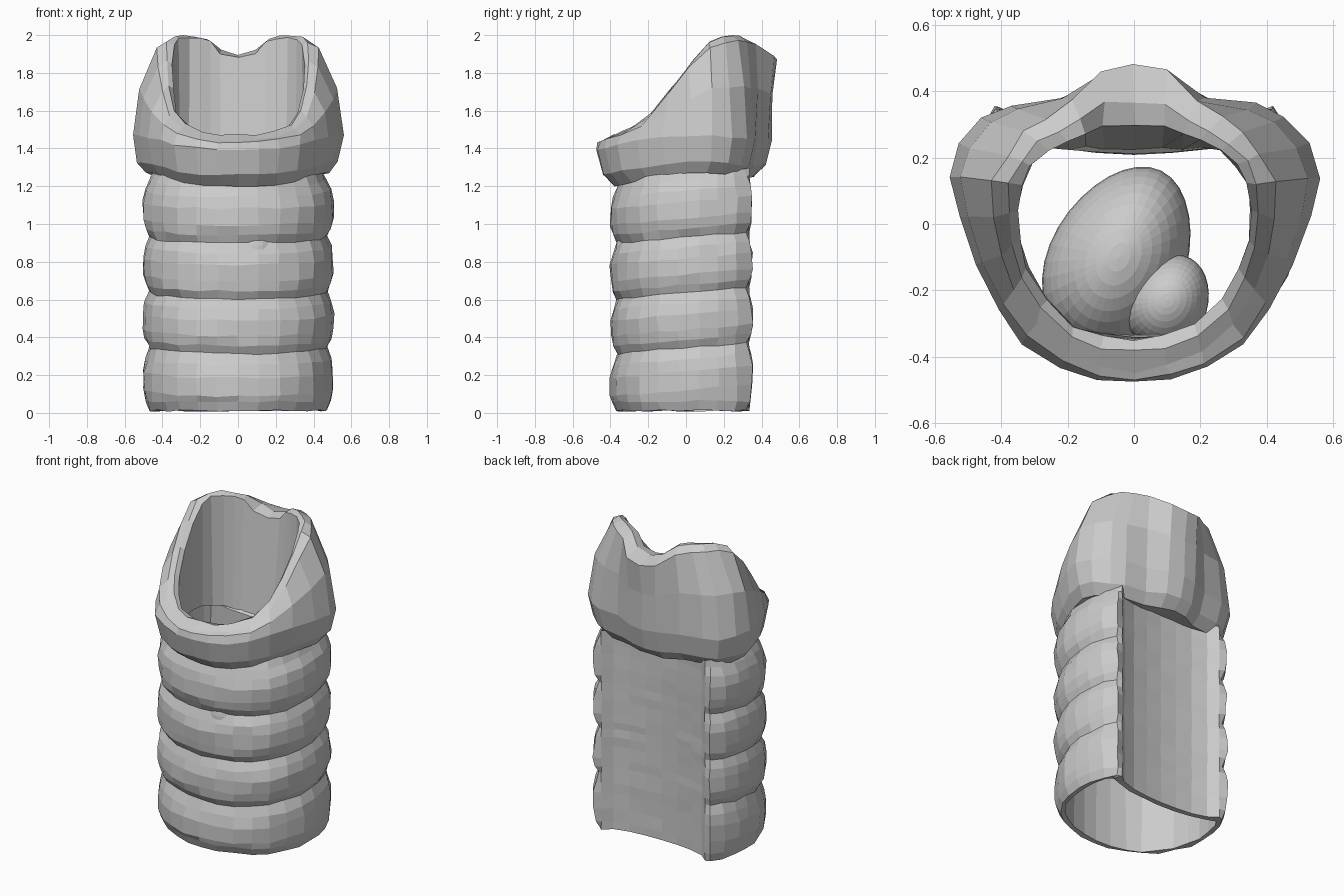
import bpy, bmesh, math, random
from mathutils import Vector, Matrix

if "Cube" in bpy.data.objects:
    bpy.data.objects.remove(bpy.data.objects["Cube"])

random.seed(4)


def mirrored(half):
    """Close a half outline (front to back) by mirroring across x = 0."""
    flip = lambda p: tuple(-c if i in (0, 2, 4) and not (len(p) == 2 and i) else c
                           for i, c in enumerate(p))
    return half + [flip(p) for p in half[-2:0:-1]]


def offset(loop, d):
    """Move a counter-clockwise outline inward by d."""
    out = []
    for i, p in enumerate(loop):
        a, b = Vector(loop[i - 1]), Vector(loop[(i + 1) % len(loop)])
        t = (b - a).normalized()
        out.append((p[0] - t.y * d, p[1] + t.x * d))
    return out


def loft(name, loops, jitter, calm=()):
    """Join rings of points into a closed, thick-walled shell."""
    bm = bmesh.new()
    rows = []
    for loop in loops:
        row = []
        for i, p in enumerate(loop):
            j = .002 if i in calm else jitter
            row.append(bm.verts.new(Vector(p) + Vector([random.uniform(-j, j) for _ in range(3)])))
        rows.append(row)
    n = len(rows[0])
    for r in range(len(rows)):
        a, b = rows[r], rows[(r + 1) % len(rows)]
        for i in range(n):
            j = (i + 1) % n
            bm.faces.new((a[i], a[j], b[j], b[i]))
    bmesh.ops.recalc_face_normals(bm, faces=bm.faces)
    me = bpy.data.meshes.new(name)
    bm.to_mesh(me)
    bm.free()
    ob = bpy.data.objects.new(name, me)
    bpy.context.collection.objects.link(ob)
    return ob


# Windpipe: ringed front and sides, sunken smooth back membrane
half = [(0, -.40), (.11, -.393), (.22, -.365), (.32, -.315), (.40, -.245), (.46, -.15),
        (.495, -.04), (.505, .07), (.497, .17), (.47, .27), (.415, .35),
        (.37, .335), (.315, .29), (.22, .262), (.11, .25), (0, .245)]
outline = mirrored(half)
n_cart = 11                      # points of each half that carry rings
inner = offset(outline, .06)
inner = [(p[0], p[1] + (.025 if i in range(12, 19) else 0)) for i, p in enumerate(inner)]
valleys = [.012, .345, .635, .93, 1.23]
shape = [(0, .035), (.15, .012), (.33, 0), (.62, 0), (.82, .012)]
levels = []
for k in range(4):
    z0, z1 = valleys[k], valleys[k + 1]
    levels += [(z0 + (z1 - z0) * t, d) for t, d in shape]
levels += [(1.23, .035), (1.27, .055)]

loops = []
for z, d in levels:
    ring = offset(outline, d)
    loop = []
    for i, p in enumerate(outline):
        k = min(i, len(outline) - i)
        q = ring[i] if k < n_cart else p
        tilt = .03 * q[1] / .35 if z > .1 else 0      # rings rise to the back
        loop.append((q[0], q[1], z + tilt))
    loops.append(loop)
for z in (1.26, .9, .45, .012):
    loops.append([(p[0], p[1], z) for p in inner])
loft("windpipe", loops, .006, range(11, 20))

# Ring cartilage: low band in front rising to a tall back plate
# bulge x,y | rim x,y | inside x,y | bottom z, top z
rows = [
    (0, -.475, 0, -.445, 0, -.345, 1.20, 1.47),
    (.11, -.465, .10, -.43, .09, -.335, 1.20, 1.475),
    (.22, -.43, .20, -.39, .18, -.305, 1.205, 1.49),
    (.335, -.36, .30, -.30, .265, -.225, 1.22, 1.53),
    (.41, -.26, .365, -.20, .32, -.13, 1.24, 1.60),
    (.475, -.12, .40, -.09, .345, -.05, 1.26, 1.73),
    (.53, .02, .425, .02, .35, .04, 1.27, 1.86),
    (.56, .14, .425, .13, .34, .12, 1.27, 1.96),
    (.53, .24, .38, .21, .31, .18, 1.26, 1.995),
    (.455, .32, .33, .275, .26, .225, 1.25, 2.0),
    (.37, .36, .27, .32, .20, .25, 1.25, 1.995),
    (.22, .385, .19, .375, .15, .275, 1.25, 1.98),
    (.10, .44, .10, .465, .09, .295, 1.25, 1.92),
    (0, .45, 0, .478, 0, .30, 1.25, 1.90),
]
ring = mirrored(rows)
mix = lambda a, b, t: a + (b - a) * t
loops = [[] for _ in range(8)]
for bx, by, rx, ry, ix, iy, zb, zt in ring:
    zm = min(zb + .20, zt - .08)
    pts = [
        (bx * .87, by * .80, zb),
        (bx * .95, by * .93, zb + .06),
        (bx, by, zm),
        (mix(bx, rx, .24), mix(by, ry, .35), mix(zm, zt, .5)),
        (rx, ry, zt - .03),
        (mix(rx, ix, .6), mix(ry, iy, .6), zt),
        (ix, iy, zt - .015),
        (ix, min(iy, .23), zb + .02),      # meets the membrane at the back
    ]
    for loop, p in zip(loops, pts):
        loop.append(p)
loft("ring_cartilage", loops, .006)


# Growths on the inside of the front wall
def growth(name, loc, size, turn, taper):
    bm = bmesh.new()
    bmesh.ops.create_uvsphere(bm, u_segments=32, v_segments=20, radius=1)
    for v in bm.verts:                       # narrow toward the back
        v.co.x *= 1 - taper * v.co.y
    bm.transform(Matrix.Translation(loc) @ Matrix.Rotation(math.radians(turn), 4, 'Z')
                 @ Matrix.Diagonal((*size, 1)))
    me = bpy.data.meshes.new(name)
    bm.to_mesh(me)
    bm.free()
    bpy.context.collection.objects.link(bpy.data.objects.new(name, me))


growth("large_growth", (-.045, -.10, .74), (.205, .29, .28), -26, .1)
growth("small_growth", (.10, -.23, .86), (.125, .145, .16), -30, .1)
